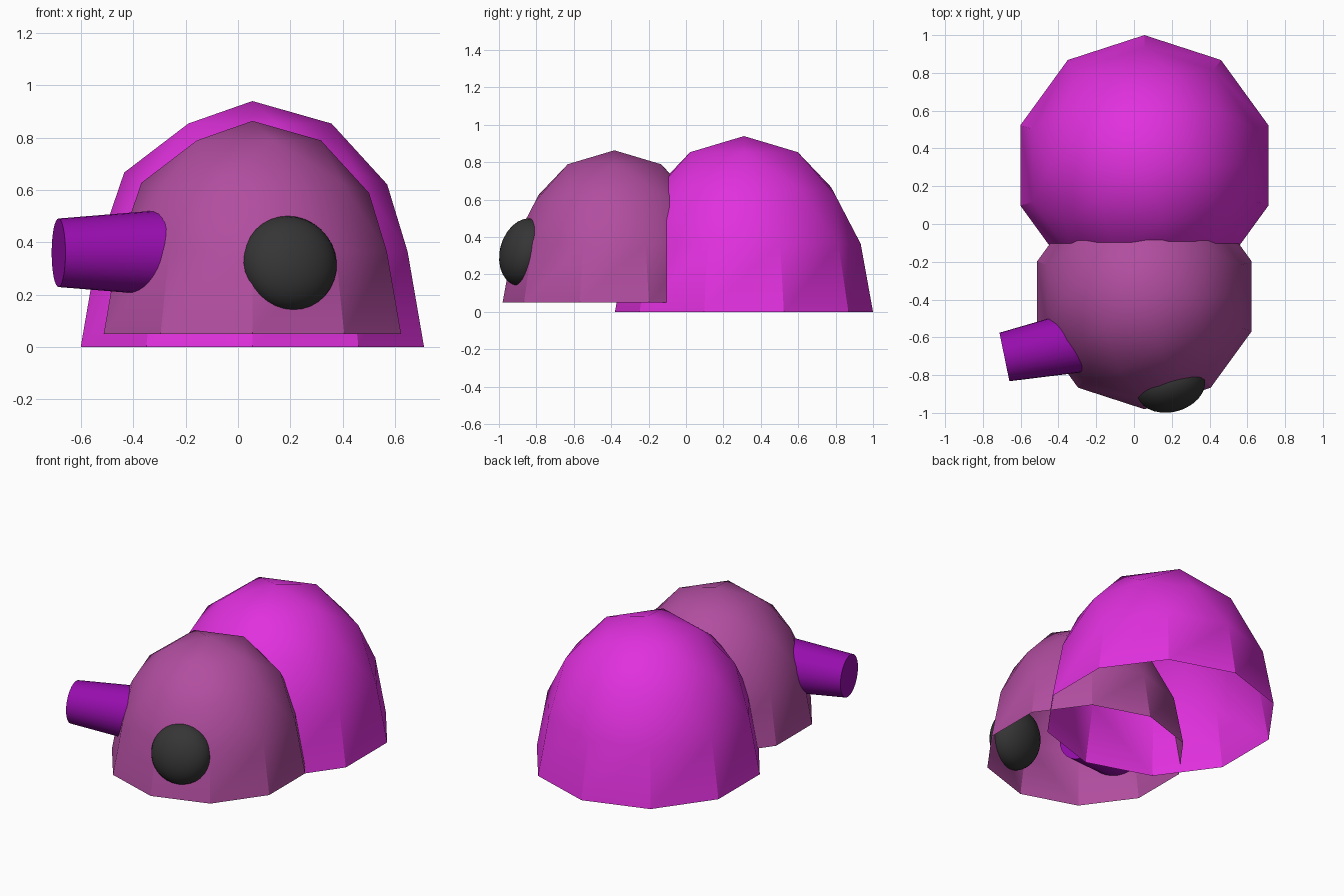
import bpy, bmesh, math
from mathutils import Vector

if "Cube" in bpy.data.objects:
    bpy.data.objects.remove(bpy.data.objects["Cube"])


def material(name, rgb):
    m = bpy.data.materials.new(name)
    m.diffuse_color = (*rgb, 1.0)
    m.use_nodes = True
    m.node_tree.nodes["Principled BSDF"].inputs["Base Color"].default_value = m.diffuse_color
    return m


MAGENTA = material("bright_magenta", (0.75, 0.03, 0.73))
MAUVE = material("dusty_mauve", (0.44, 0.075, 0.35))
PURPLE = material("deep_purple", (0.31, 0.004, 0.42))
BLACK = material("charcoal", (0.036, 0.036, 0.036))


def finish(bm, name, mat, loc, angle=30):
    mesh = bpy.data.meshes.new(name)
    bm.to_mesh(mesh)
    bm.free()
    mesh.materials.append(mat)
    obj = bpy.data.objects.new(name, mesh)
    bpy.context.collection.objects.link(obj)
    obj.location = loc
    bpy.ops.object.select_all(action='DESELECT')
    obj.select_set(True)
    bpy.context.view_layer.objects.active = obj
    bpy.ops.object.shade_smooth_by_angle(angle=math.radians(angle))
    return obj


def dome(name, mat, loc, size):
    """Upper half of an icosphere with a flared skirt, open below."""
    r, belt, rim, skirt = 0.576, 0.624, 0.69, 0.364
    bm = bmesh.new()
    bmesh.ops.create_icosphere(bm, subdivisions=2, radius=r)
    bmesh.ops.delete(bm, geom=[v for v in bm.verts if v.co.z < -0.01], context='VERTS')
    for v in bm.verts:
        if v.co.z < 0.01:
            v.co *= belt / r
    edges = [e for e in bm.edges if e.is_boundary]
    new = bmesh.ops.extrude_edge_only(bm, edges=edges)["geom"]
    for v in new:
        if isinstance(v, bmesh.types.BMVert):
            v.co *= rim / belt
            v.co.z = -skirt
    for v in bm.verts:
        v.co.z += skirt
        v.co *= size
    bmesh.ops.recalc_face_normals(bm, faces=bm.faces[:])
    # outward normals on the open shell
    if sum(f.normal.z for f in bm.faces) < 0:
        bmesh.ops.reverse_faces(bm, faces=bm.faces[:])
    return finish(bm, name, mat, loc)


# Body and head shells
dome("rear_body", MAGENTA, (0.055, 0.31, 0), 1.0)
dome("head", MAUVE, (0.055, -0.383, 0.05), 0.866)

# Snout: tapered tube, wider where it sinks into the head
length = 0.6
axis = Vector((math.cos(math.radians(11.6)), math.sin(math.radians(11.6)), 0))
bm = bmesh.new()
bmesh.ops.create_cone(bm, cap_ends=True, segments=32, radius1=0.131,
                      radius2=0.179, depth=length)
snout = finish(bm, "snout", PURPLE, Vector((-0.686, -0.704, 0.36)) + axis * length / 2)
snout.rotation_euler = axis.to_track_quat('Z', 'Y').to_euler()

# Eye: flattened ball lying against the head
bm = bmesh.new()
bmesh.ops.create_uvsphere(bm, u_segments=32, v_segments=16, radius=1)
bmesh.ops.scale(bm, vec=(0.185, 0.185, 0.128), verts=bm.verts[:])
eye = finish(bm, "eye", BLACK, (0.196, -0.862, 0.319), 60)
eye.rotation_euler = Vector((0.26, -0.93, 0.26)).to_track_quat('Z', 'Y').to_euler()
